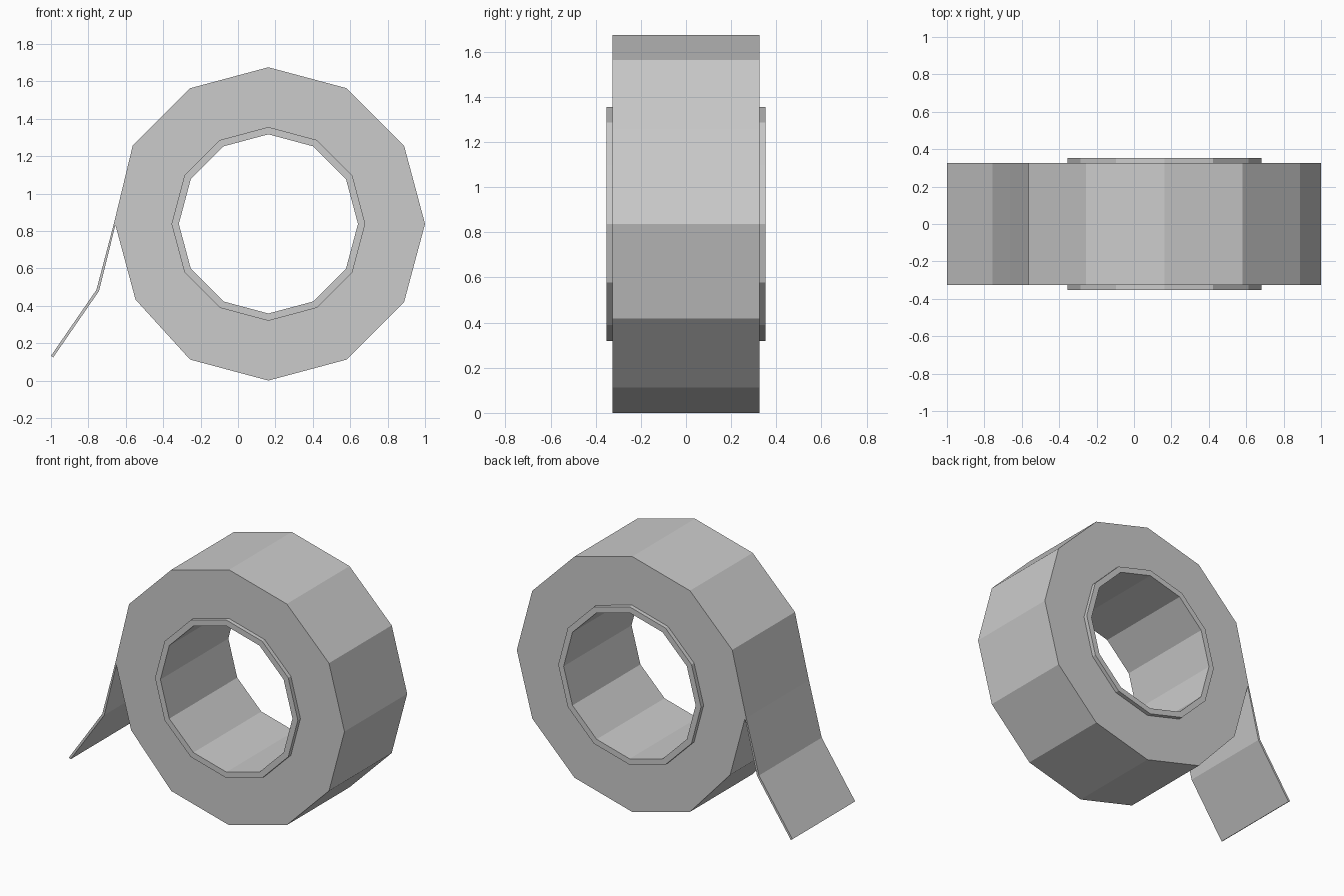
import bpy
import bmesh
from math import cos, sin, radians

if "Cube" in bpy.data.objects:
    bpy.data.objects.remove(bpy.data.objects["Cube"])

CX, CZ = 0.1625, 0.8375   # roll centre
SIDES = 12


def ring(r):
    return [(CX + r * cos(radians(360 / SIDES * i)), CZ + r * sin(radians(360 / SIDES * i)))
            for i in range(SIDES)]


def finish(name, bm):
    bmesh.ops.recalc_face_normals(bm, faces=bm.faces)
    me = bpy.data.meshes.new(name)
    bm.to_mesh(me)
    bm.free()
    ob = bpy.data.objects.new(name, me)
    bpy.context.collection.objects.link(ob)
    return ob


def tube(name, outer, inner, half):
    """Thick ring running along y between two outlines."""
    bm = bmesh.new()
    loops = [[bm.verts.new((x, y, z)) for x, z in pts]
             for pts, y in ((outer, -half), (outer, half), (inner, half), (inner, -half))]
    for k in range(4):
        a, b = loops[k], loops[(k + 1) % 4]
        for i in range(SIDES):
            j = (i + 1) % SIDES
            bm.faces.new((a[i], a[j], b[j], b[i]))
    return finish(name, bm)


def strip(name, front, back, half):
    """Thin bent sheet between two matching profile lines."""
    bm = bmesh.new()
    rows = [[bm.verts.new((x, y, z)) for x, z in pts]
            for pts, y in ((front, -half), (front, half), (back, half), (back, -half))]
    for k in range(4):
        a, b = rows[k], rows[(k + 1) % 4]
        for i in range(len(front) - 1):
            bm.faces.new((a[i], a[i + 1], b[i + 1], b[i]))
    bm.faces.new([r[-1] for r in rows])
    bm.faces.new([r[0] for r in rows])
    return finish(name, bm)


# Wound tape: one layer thinner below the point where the end peels off
outer = ring(0.8375)
outer[6] = (-0.657, 0.8375)
outer[7] = (-0.548, 0.433)
tube("tape_roll", outer, ring(0.518), 0.325)

# Cardboard core, slightly wider than the tape
tube("core", ring(0.518), ring(0.479), 0.352)

# Loose end of the tape
top = ring(0.8375)[5]
strip("tape_end",
      [top, (-0.664, 0.8375), (-0.757, 0.485), (-1.0, 0.132)],
      [(top[0] + 0.012, top[1] - 0.003), (-0.654, 0.8375), (-0.743, 0.479), (-0.988, 0.124)],
      0.325)
